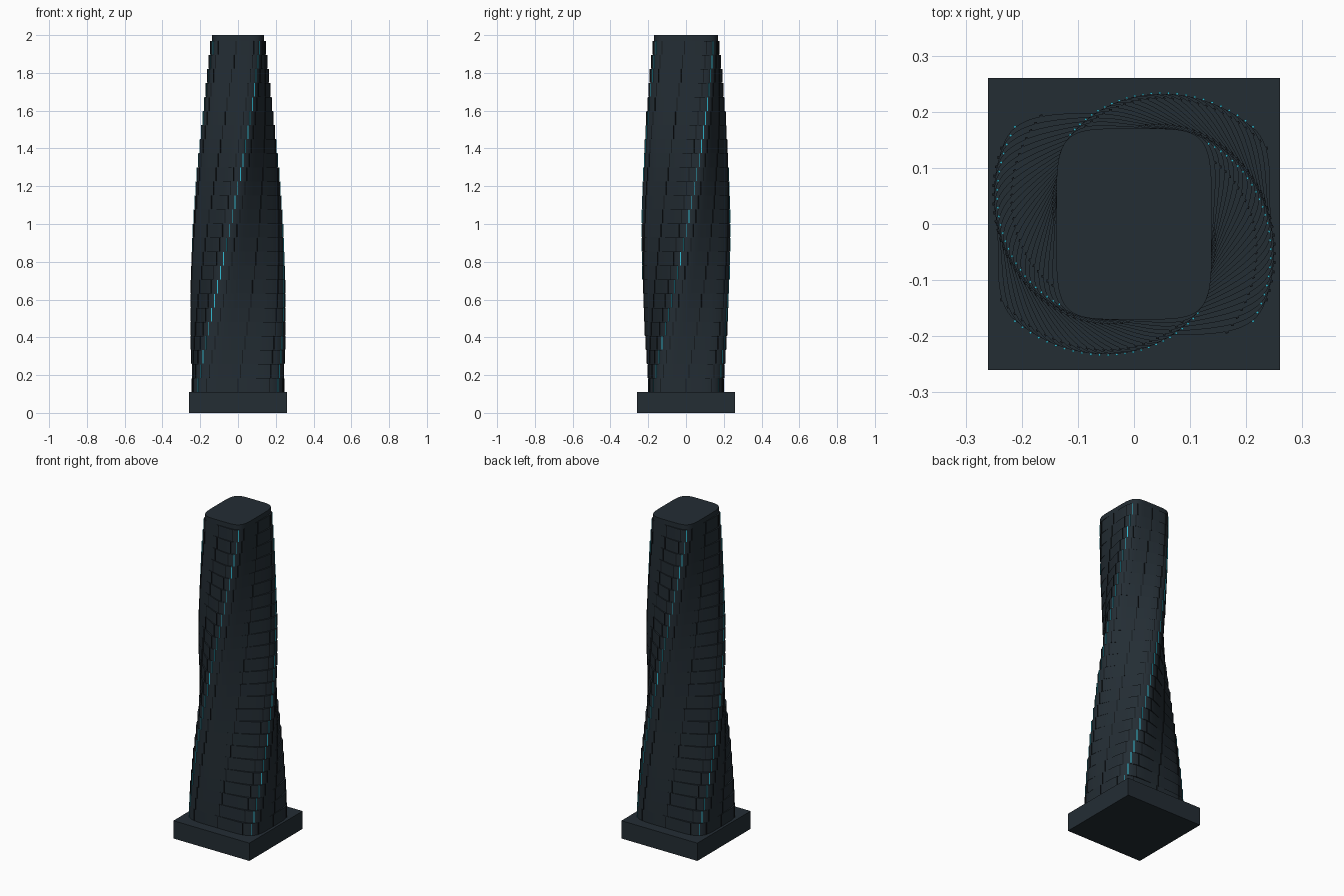
import bpy, bmesh, math
from mathutils import Matrix, Vector

cube = bpy.data.objects.get("Cube")
if cube:
    bpy.data.objects.remove(cube, do_unlink=True)

FLOORS = 25
BASE_TOP, ROOF, TOP = 0.11, 1.97, 2.0
HALF_X, HALF_Y, POWER = 0.243, 0.198, 5
STEP = (ROOF - BASE_TOP) / FLOORS


def material(name, color):
    mat = bpy.data.materials.new(name)
    mat.use_nodes = True
    mat.diffuse_color = (*color, 1)
    mat.node_tree.nodes["Principled BSDF"].inputs["Base Color"].default_value = (*color, 1)
    return mat


slate = material("dark slate", (0.017, 0.026, 0.034))
black = material("near black", (0.008, 0.011, 0.014))
cyan = material("bright cyan", (0.03, 0.5, 0.65))


def finish(bm, name, mat, smooth=False):
    bmesh.ops.recalc_face_normals(bm, faces=bm.faces)
    mesh = bpy.data.meshes.new(name)
    bm.to_mesh(mesh)
    bm.free()
    mesh.materials.append(mat)
    obj = bpy.data.objects.new(name, mesh)
    bpy.context.collection.objects.link(obj)
    if smooth:
        bpy.ops.object.select_all(action='DESELECT')
        obj.select_set(True)
        bpy.context.view_layer.objects.active = obj
        bpy.ops.object.shade_smooth_by_angle(angle=math.radians(35))
    return obj


def signed_power(v, p):
    return math.copysign(abs(v) ** p, v)


def outline(t):
    """Point on the squared-off oval floor plan."""
    return Vector((HALF_X * signed_power(math.cos(t), 2 / POWER),
                   HALF_Y * signed_power(math.sin(t), 2 / POWER), 0))


def outward(t):
    """Direction pointing out of the floor plan."""
    p = 2 - 2 / POWER
    return Vector((signed_power(math.cos(t), p) / HALF_X,
                   signed_power(math.sin(t), p) / HALF_Y, 0)).normalized()


def twist(f):
    """Quarter turn and taper at height fraction f."""
    return Matrix.Rotation(f * math.pi / 2, 4, 'Z') @ Matrix.Diagonal((1 - 0.3 * f, 1 - 0.3 * f, 1, 1))


def add_prism(bm, f, z0, z1, count=64):
    points = [twist(f) @ outline(math.tau * i / count) for i in range(count)]
    low, high = [[bm.verts.new((p.x, p.y, z)) for p in points] for z in (z0, z1)]
    bm.faces.new(low[::-1])
    bm.faces.new(high)
    for i in range(count):
        j = (i + 1) % count
        bm.faces.new((low[i], low[j], high[j], high[i]))


def add_fin(bm, f, t, z0, width, depth):
    p = twist(f) @ outline(t)
    n = outward(t)
    angle = math.atan2(n.y, n.x) + f * math.pi / 2
    place = (Matrix.Translation((p.x, p.y, z0 + STEP / 2)) @ Matrix.Rotation(angle, 4, 'Z')
             @ Matrix.Diagonal((depth, width, STEP * 0.96, 1)))
    bmesh.ops.create_cube(bm, size=1, matrix=place)


# Square plinth
bm = bmesh.new()
bmesh.ops.create_cube(bm, size=1, matrix=Matrix.Translation((0, 0, BASE_TOP / 2))
                      @ Matrix.Diagonal((0.52, 0.52, BASE_TOP, 1)))
finish(bm, "plinth", slate)

# Stacked floors, facade fins and lit corner strips
floors, fins, strips = bmesh.new(), bmesh.new(), bmesh.new()
for i in range(FLOORS):
    f, z = i / FLOORS, BASE_TOP + i * STEP
    add_prism(floors, f, z, z + STEP)
    for k in range(16):
        t = math.tau * k / 16
        if k % 4 == 2:
            add_fin(strips, f, t, z, 0.004, 0.006)
        else:
            add_fin(fins, f, t, z, 0.005, 0.006)
finish(floors, "tower_floors", slate, True)
finish(fins, "facade_fins", black)
finish(strips, "corner_light_strips", cyan)

# Roof cap
bm = bmesh.new()
add_prism(bm, 1, ROOF, TOP)
finish(bm, "roof_cap", slate, True)
